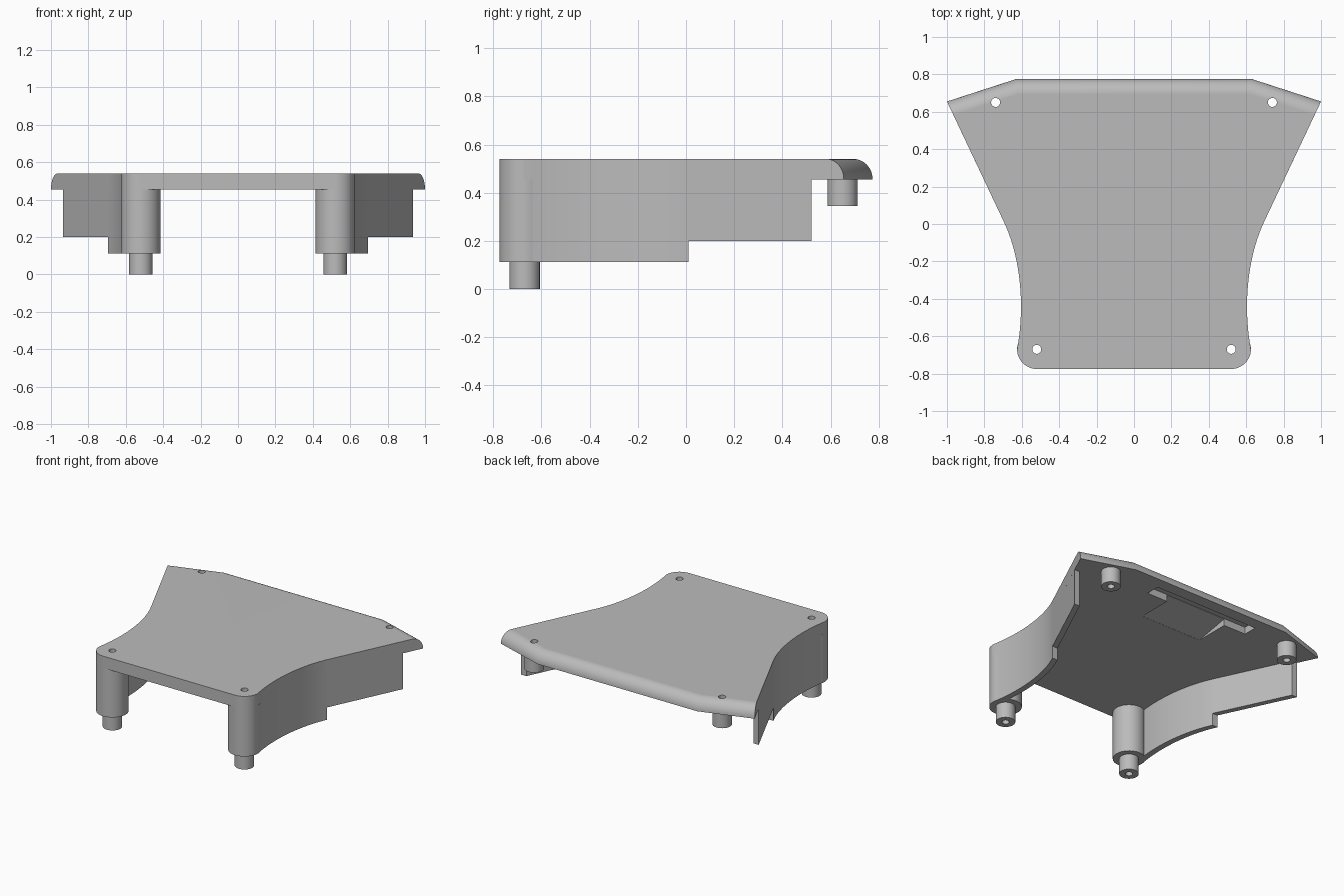
import bpy, bmesh, math
from mathutils import Vector

if "Cube" in bpy.data.objects:
    bpy.data.objects.remove(bpy.data.objects["Cube"])

TOP, UNDER, RIM = 0.54, 0.455, 0.08      # plate heights and back rounding
FRONT_PEG, BACK_PEG = (0.52, -0.67), (0.74, 0.65)
CORNER_R, PEG_R, HOLE_R = 0.105, 0.063, 0.024

grey = bpy.data.materials.new("plain grey")
grey.use_nodes = True
grey.diffuse_color = (0.5, 0.5, 0.5, 1)
grey.node_tree.nodes["Principled BSDF"].inputs["Base Color"].default_value = (0.5, 0.5, 0.5, 1)


def finish(name, bm):
    bmesh.ops.recalc_face_normals(bm, faces=bm.faces[:])
    mesh = bpy.data.meshes.new(name)
    bm.to_mesh(mesh)
    bm.free()
    mesh.materials.append(grey)
    ob = bpy.data.objects.new(name, mesh)
    bpy.context.collection.objects.link(ob)
    return ob


def loft(name, loops, closed=False):
    """Join equal loops of points; cap the ends, or close into a ring."""
    bm = bmesh.new()
    rows = [[bm.verts.new(p) for p in loop] for loop in loops]
    n = len(rows[0])
    pairs = list(zip(rows, rows[1:])) + ([(rows[-1], rows[0])] if closed else [])
    for a, b in pairs:
        for i in range(n):
            j = (i + 1) % n
            bm.faces.new((a[i], a[j], b[j], b[i]))
    if not closed:
        bm.faces.new(rows[0][::-1])
        bm.faces.new(rows[-1])
    return finish(name, bm)


def prism(name, outline, z0, z1):
    return loft(name, [[(x, y, z) for x, y in outline] for z in (z0, z1)])


def circle(centre, r, z, n=48):
    return [(centre[0] + r * math.cos(math.tau * i / n),
             centre[1] + r * math.sin(math.tau * i / n), z) for i in range(n)]


def cut(target, cutter):
    mod = target.modifiers.new("cut", 'BOOLEAN')
    mod.operation, mod.solver, mod.object = 'DIFFERENCE', 'EXACT', cutter
    bpy.context.view_layer.objects.active = target
    bpy.ops.object.modifier_apply(modifier=mod.name)
    bpy.data.objects.remove(cutter)


# Curved waist of the left side, from the straight flank to the front corner
ctrl = [Vector(p) for p in ((0.695, 0.01), (0.61, -0.17), (0.58, -0.43), (0.625, -0.67))]


def bezier(t):
    u = 1 - t
    a, b, c, d = ctrl
    return tuple(a * u**3 + b * 3 * u * u * t + c * 3 * u * t * t + d * t**3)


waist = [bezier(i / 20) for i in range(21)]
corner = [(FRONT_PEG[0] + CORNER_R * math.cos(a), FRONT_PEG[1] - CORNER_R * math.sin(a))
          for a in (math.pi / 2 * i / 12 for i in range(1, 13))]


def plate_outline(inset, z):
    """Half outline from the back to the front, mirrored; only the back is inset."""
    half = [(0.63 - 0.158 * inset, 0.775 - inset),
            (1 - 0.428 * inset, 0.655 - 0.904 * inset)] + waist + corner
    full = half + [(-x, y) for x, y in reversed(half)]
    return [(x, y, z) for x, y in full]


# Top plate with a rounded back edge
steps = [math.pi / 2 * i / 12 for i in range(13)]
plate = loft("top_plate", [plate_outline(RIM * (1 - math.cos(a)),
                                         UNDER + (TOP - UNDER) * math.sin(a)) for a in steps])

# Screw holes through the plate
for s in (1, -1):
    for x, y in (FRONT_PEG, BACK_PEG):
        cut(plate, loft("hole_cutter", [circle((s * x, y), HOLE_R, z) for z in (0.3, 0.7)]))

# Recess in the underside: a cross slot and a ramp leading into it
cut(plate, prism("slot_cutter", [(-0.44, 0.59), (0.38, 0.59), (0.38, 0.69), (-0.44, 0.69)],
                 0.4, 0.505))
ramp = [(0.34, 0.4), (0.34, 0.456), (0.6, 0.504), (0.6, 0.4)]
cut(plate, loft("ramp_cutter", [[(x, y, z) for y, z in ramp] for x in (-0.265, 0.215)]))

parts = [plate]
flank = [(0.936, 0.52), waist[0]]
for side, s in (("left", 1), ("right", -1)):
    # Side walls, deeper towards the front
    for label, path, low in (("rear", flank, 0.2), ("front", waist, 0.112)):
        strip = path + [(x - 0.042, y) for x, y in reversed(path)]
        parts.append(prism(f"{side}_{label}_wall", [(s * x, y) for x, y in strip], low, UNDER))

    # Hollow front posts with stepped pegs, and short back pegs
    front = [(HOLE_R, 0), (PEG_R, 0), (PEG_R, 0.112), (CORNER_R, 0.112),
             (CORNER_R, UNDER), (HOLE_R, UNDER)]
    back = [(HOLE_R, 0.345), (PEG_R, 0.345), (PEG_R, UNDER), (HOLE_R, UNDER)]
    for label, (x, y), profile in (("front_post", FRONT_PEG, front), ("back_peg", BACK_PEG, back)):
        parts.append(loft(f"{side}_{label}", [circle((s * x, y), r, z) for r, z in profile],
                          closed=True))

# Smooth curved faces, keep hard edges
bpy.ops.object.select_all(action='DESELECT')
for ob in parts:
    ob.select_set(True)
bpy.context.view_layer.objects.active = plate
bpy.ops.object.shade_smooth_by_angle(angle=math.radians(30))
for ob in parts:
    ob.modifiers.new("even shading", 'WEIGHTED_NORMAL').keep_sharp = True
